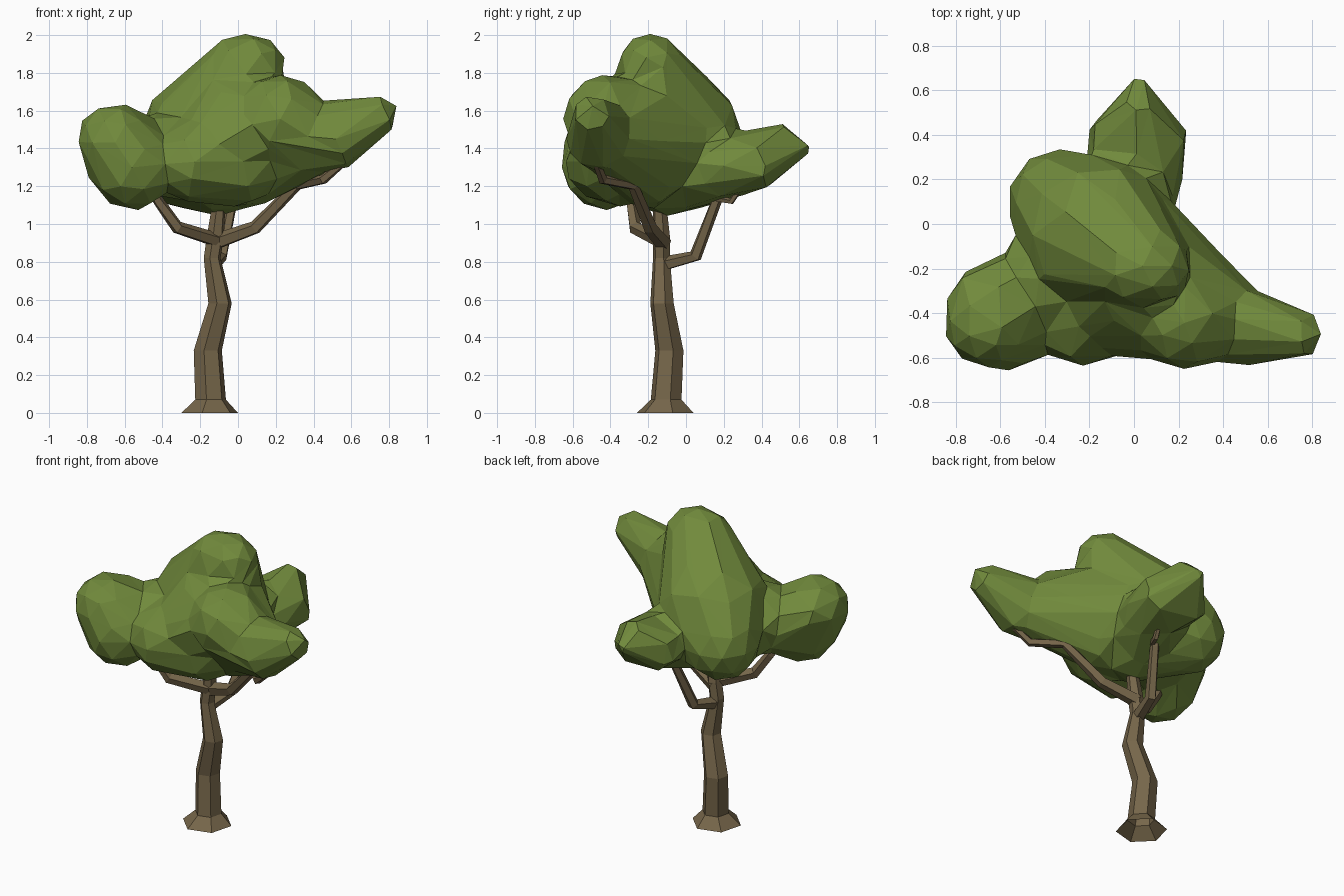
import bpy, bmesh, math
from mathutils import Vector


def material(name, rgb):
    m = bpy.data.materials.new(name)
    m.diffuse_color = (*rgb, 1)
    return m


bark = material("bark brown", (0.18, 0.132, 0.068))
leaf = material("leaf green", (0.165, 0.255, 0.045))


def finish(bm, name, mat):
    bmesh.ops.recalc_face_normals(bm, faces=bm.faces)
    me = bpy.data.meshes.new(name)
    bm.to_mesh(me)
    bm.free()
    me.materials.append(mat)
    ob = bpy.data.objects.new(name, me)
    bpy.context.collection.objects.link(ob)
    return ob


def tube(name, path, sides, upright=False):
    """Faceted tube through (x, y, z, radius) stations."""
    bm = bmesh.new()
    pts = [Vector(p[:3]) for p in path]
    rings = []
    for i, p in enumerate(pts):
        d = (pts[min(i + 1, len(pts) - 1)] - pts[max(i - 1, 0)]).normalized()
        if upright:
            u, v = Vector((1, 0, 0)), Vector((0, 1, 0))
        else:
            u = Vector((-d.y, d.x, 0)).normalized()
            v = d.cross(u)
        ring = []
        for k in range(sides):
            a = math.tau * (k + 0.25) / sides
            ring.append(bm.verts.new(p + path[i][3] * (u * math.cos(a) + v * math.sin(a))))
        rings.append(ring)
    for a, b in zip(rings, rings[1:]):
        for k in range(sides):
            j = (k + 1) % sides
            bm.faces.new((a[k], a[j], b[j], b[k]))
    bm.faces.new(rings[-1])
    return finish(bm, name, bark)


# Trunk with flared foot (open underneath) and a slight bend
tube("trunk", [(-0.15, -0.11, 0, 0.155), (-0.145, -0.105, 0.07, 0.084),
               (-0.16, -0.088, 0.33, 0.077), (-0.095, -0.127, 0.58, 0.064),
               (-0.137, -0.13, 0.82, 0.046), (-0.12, -0.13, 0.93, 0.047),
               (-0.10, -0.14, 1.12, 0.035)], 6, upright=True)

# Main limbs and their twigs
tube("left_branch", [(-0.10, -0.13, 0.91, 0.04), (-0.32, -0.27, 0.98, 0.036),
                     (-0.42, -0.29, 1.12, 0.03), (-0.47, -0.31, 1.2, 0.024)], 5)
tube("right_branch", [(-0.13, -0.12, 0.90, 0.045), (0.09, -0.19, 0.98, 0.038),
                      (0.31, -0.28, 1.205, 0.030), (0.45, -0.44, 1.235, 0.027),
                      (0.60, -0.49, 1.36, 0.018)], 5)
tube("right_twig", [(0.38, -0.34, 1.22, 0.018), (0.33, -0.36, 1.28, 0.015),
                    (0.31, -0.37, 1.32, 0.012)], 5)
tube("back_branch", [(-0.13, -0.11, 0.79, 0.04), (-0.09, 0.05, 0.83, 0.036),
                     (-0.03, 0.16, 1.12, 0.029), (0.0, 0.20, 1.24, 0.02)], 5)
tube("back_twig", [(-0.02, 0.14, 1.14, 0.02), (0.03, 0.24, 1.12, 0.018),
                   (0.05, 0.31, 1.22, 0.014)], 5)

# Foliage lobes: each is the convex hull of a few balls (x, y, z, radius)
lobes = [
    # main crown
    [(0.08, -0.19, 1.83, 0.175), (0.0, -0.19, 1.83, 0.175), (-0.16, -0.05, 1.47, 0.35),
     (-0.10, -0.10, 1.31, 0.27), (-0.33, 0.10, 1.33, 0.24)],
    # front middle
    [(-0.23, -0.42, 1.33, 0.22), (0.0, -0.34, 1.32, 0.23)],
    # right shoulder
    [(0.22, -0.42, 1.56, 0.235), (0.14, -0.28, 1.45, 0.22), (0.38, -0.43, 1.46, 0.19)],
    # right tip
    [(0.38, -0.43, 1.46, 0.19), (0.52, -0.47, 1.45, 0.165), (0.74, -0.495, 1.57, 0.11)],
    # left lobe
    [(-0.655, -0.44, 1.44, 0.205), (-0.56, -0.43, 1.30, 0.23),
     (-0.48, -0.30, 1.35, 0.20), (-0.68, -0.34, 1.45, 0.15)],
    # back lobe
    [(-0.07, 0.39, 1.33, 0.14), (0.10, 0.36, 1.32, 0.15),
     (0.02, 0.50, 1.43, 0.10), (0.02, 0.60, 1.40, 0.055), (0.04, 0.18, 1.30, 0.17)],
    # webs joining the crown to the right, front, back and left lobes
    [(0.0, -0.05, 1.42, 0.23), (0.06, -0.20, 1.29, 0.21),
     (0.04, -0.16, 1.60, 0.21), (0.48, -0.45, 1.45, 0.16)],
    [(-0.02, -0.25, 1.60, 0.22), (0.20, -0.41, 1.54, 0.2),
     (-0.22, -0.38, 1.33, 0.2), (-0.05, -0.10, 1.40, 0.25)],
    [(0.03, 0.33, 1.31, 0.15), (-0.06, 0.05, 1.33, 0.25)],
    [(-0.50, -0.33, 1.36, 0.2), (-0.2, -0.1, 1.38, 0.27)],
]
foliage = bmesh.new()
for lobe in lobes:
    bm = bmesh.new()
    for x, y, z, r in lobe:
        new = bmesh.ops.create_icosphere(bm, subdivisions=2, radius=r)["verts"]
        bmesh.ops.translate(bm, verts=new, vec=(x, y, z))
    hull = bmesh.ops.convex_hull(bm, input=bm.verts)
    for f in hull["geom"]:
        if isinstance(f, bmesh.types.BMFace):
            foliage.faces.new([foliage.verts.new(v.co) for v in f.verts])
    bm.free()
bmesh.ops.remove_doubles(foliage, verts=foliage.verts, dist=1e-5)
crown = finish(foliage, "foliage", leaf)

# Fuse the lobes into one soft skin, then reduce it to coarse flat facets
fuse = crown.modifiers.new("fuse", "REMESH")
fuse.mode = "VOXEL"
fuse.voxel_size = 0.025
soften = crown.modifiers.new("soften", "SMOOTH")
soften.factor = 0.5
soften.iterations = 5
facets = crown.modifiers.new("facets", "DECIMATE")
facets.ratio = 0.019
